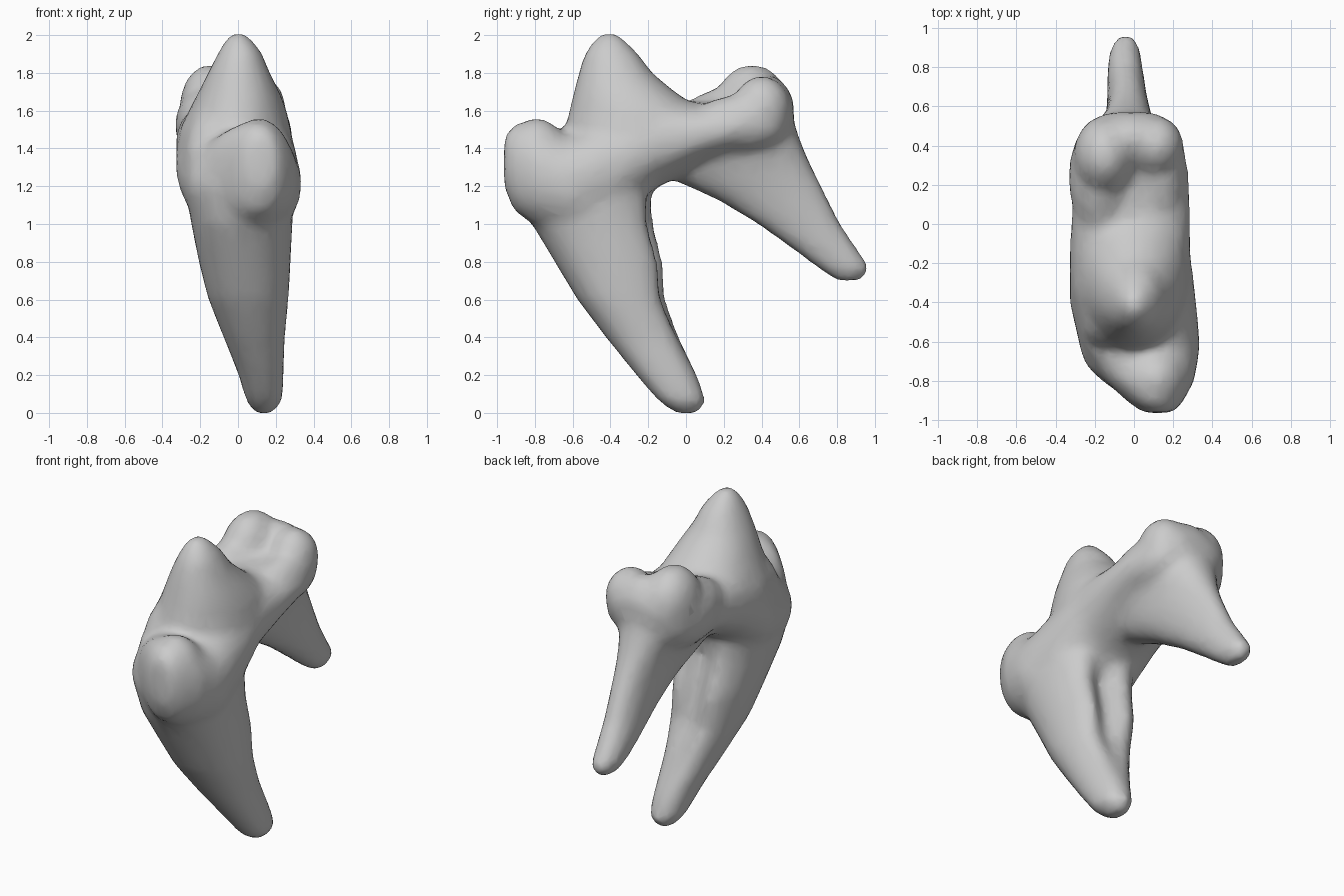
import bpy, bmesh, math
from mathutils import Matrix

cube = bpy.data.objects.get("Cube")
if cube:
    bpy.data.objects.remove(cube, do_unlink=True)

bm = bmesh.new()
SIDES = 32
GROW = 0.009  # allowance for the softening of the skin


def loft(axis, sections, power=0.92, dents=None):
    """Closed skin through rounded sections: level, x range, other range."""
    rings = []
    for i, (level, x0, x1, v0, v1) in enumerate(sections):
        ring = []
        for k in range(SIDES):
            a = 2 * math.pi * k / SIDES
            c, s = math.cos(a), math.sin(a)
            c = math.copysign(abs(c) ** power, c)
            s = math.copysign(abs(s) ** power, s)
            x = (x0 + x1) / 2 + c * ((x1 - x0) / 2 + GROW)
            v = (v0 + v1) / 2 + s * ((v1 - v0) / 2 + GROW)
            if dents and s > 0:
                v -= dents[i] * math.exp(-((c - 0.1) / 0.35) ** 2)
            ring.append(bm.verts.new((x, v, level) if axis == "z" else (x, level, v)))
        rings.append(ring)
    faces = [bm.faces.new(rings[0]), bm.faces.new(rings[-1])]
    for a, b in zip(rings, rings[1:]):
        for k in range(SIDES):
            n = (k + 1) % SIDES
            faces.append(bm.faces.new((a[k], a[n], b[n], b[k])))
    bmesh.ops.recalc_face_normals(bm, faces=faces)


def lobe(center, radii):
    mat = Matrix.Translation(center) @ Matrix.Diagonal((*radii, 1))
    bmesh.ops.create_icosphere(bm, subdivisions=3, radius=1, matrix=mat)


# Front root, grooved along its back
loft("z", [
    (-.008, .10, .17, -.05, .06),
    (0.06, .05, .23, -.14, .10),
    (0.2, .01, .235, -.26, .05),
    (0.4, -.07, .24, -.42, -.03),
    (0.6, -.15, .26, -.57, -.09),
    (0.8, -.20, .27, -.69, -.09),
    (1.0, -.24, .28, -.81, -.14),
    (1.2, -.27, .29, -.86, -.16),
    (1.4, -.28, .28, -.75, -.15),
], dents=[0, 0, 0, .03, .08, .13, .13, .06, 0])

# Back root, thin and swept backward, flaring into the crown
loft("z", [
    (0.695, -.08, -.01, .80, .92),
    (0.76, -.12, .03, .71, .975),
    (0.85, -.13, .04, .59, .91),
    (1.0, -.13, .06, .38, .81),
    (1.12, -.14, .08, .18, .75),
    (1.24, -.17, .11, -.08, .69),
    (1.34, -.21, .14, -.20, .64),
    (1.46, -.27, .19, -.24, .59),
    (1.58, -.30, .23, -.20, .55),
])

# Crown body running front to back
loft("y", [
    (-.965, .06, .19, 1.20, 1.45),
    (-.91, -.02, .24, 1.07, 1.52),
    (-.80, -.14, .30, 1.00, 1.53),
    (-.62, -.27, .33, .94, 1.47),
    (-.40, -.32, .31, 1.00, 1.58),
    (-.15, -.32, .28, 1.20, 1.66),
    (.08, -.31, .28, 1.32, 1.63),
    (.28, -.31, .27, 1.38, 1.65),
    (.45, -.28, .23, 1.42, 1.68),
    (.53, -.22, .17, 1.47, 1.70),
    (.57, -.12, .10, 1.52, 1.66),
])

# Tall main cusp
loft("z", [
    (1.32, -.31, .25, -.66, .10),
    (1.4, -.32, .27, -.66, .14),
    (1.5, -.30, .27, -.63, .12),
    (1.6, -.25, .25, -.61, .07),
    (1.7, -.20, .21, -.585, -.07),
    (1.8, -.15, .16, -.56, -.19),
    (1.9, -.10, .12, -.53, -.26),
    (1.97, -.06, .07, -.48, -.33),
    (2.008, -.03, .03, -.44, -.37),
], power=0.97)

# Front flanks and small front cusp
lobe((-.14, -.46, 1.36), (.15, .19, .25))
lobe((-.09, -.60, 1.21), (.19, .21, .21))
lobe((.11, -.79, 1.34), (.17, .175, .22))
lobe((.16, -.60, 1.19), (.175, .22, .22))

# Broad right back cusp with its long shoulder
lobe((-.15, .35, 1.62), (.16, .20, .225))
lobe((-.17, .24, 1.52), (.165, .30, .20))

# Lower left back cusp, its shoulder and the rear rim
lobe((.11, .40, 1.61), (.145, .155, .175))
lobe((.14, .28, 1.53), (.13, .26, .15))
lobe((-.02, .44, 1.60), (.19, .13, .185))

mesh = bpy.data.meshes.new("tooth")
bm.to_mesh(mesh)
bm.free()
tooth = bpy.data.objects.new("tooth", mesh)
bpy.context.collection.objects.link(tooth)

# Fuse the parts into one skin and soften the joins
remesh = tooth.modifiers.new("fuse", "REMESH")
remesh.mode = "VOXEL"
remesh.voxel_size = 0.025
remesh.use_smooth_shade = True
soften = tooth.modifiers.new("soften", "SMOOTH")
soften.factor = 0.5
soften.iterations = 16
reduce = tooth.modifiers.new("reduce", "DECIMATE")
reduce.ratio = 0.3
bpy.context.view_layer.update()
graph = bpy.context.evaluated_depsgraph_get()
fused = bpy.data.meshes.new_from_object(tooth.evaluated_get(graph))
tooth.modifiers.clear()
tooth.data = fused
bpy.data.meshes.remove(mesh)

# Stand the root tip on the ground
fused.transform(Matrix.Translation((0, 0, -min(v.co.z for v in fused.vertices))))

# Plain grey enamel
enamel = bpy.data.materials.new("pale grey enamel")
enamel.use_nodes = True
grey = (0.6, 0.6, 0.6, 1)
enamel.diffuse_color = grey
enamel.node_tree.nodes["Principled BSDF"].inputs["Base Color"].default_value = grey
fused.materials.clear()
fused.materials.append(enamel)
for p in fused.polygons:
    p.use_smooth = True
    p.material_index = 0
